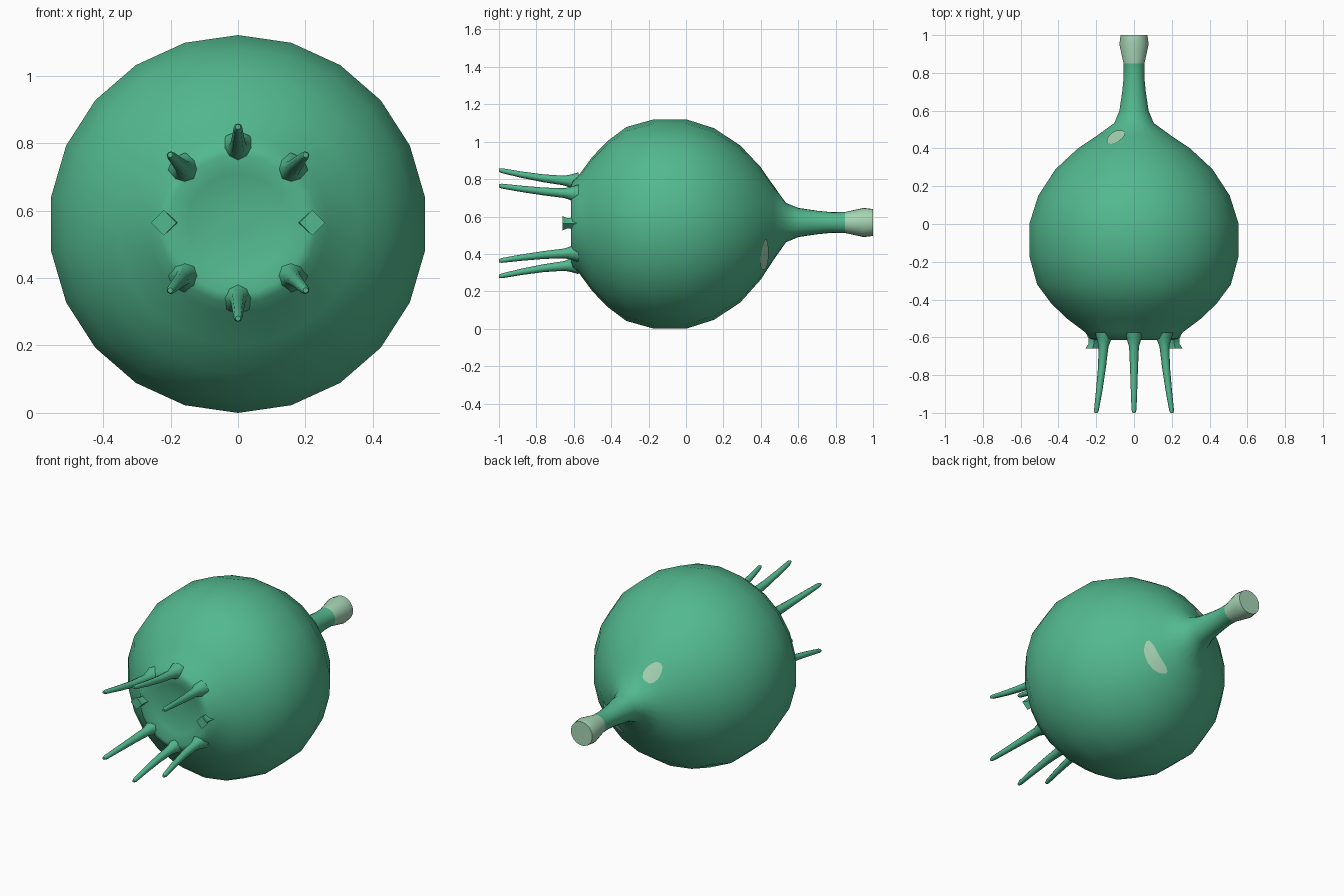
import bpy, math
from mathutils import Vector

if "Cube" in bpy.data.objects:
    bpy.data.objects.remove(bpy.data.objects["Cube"])

CZ = 0.56
TAU = 2 * math.pi


def material(name, color):
    m = bpy.data.materials.new(name)
    m.diffuse_color = (*color, 1)
    m.use_nodes = True
    m.node_tree.nodes["Principled BSDF"].inputs["Base Color"].default_value = m.diffuse_color
    return m


green = material("sea green", (0.085, 0.48, 0.275))
pale = material("pale mint", (0.38, 0.66, 0.46))


def make(name, verts, faces, mats, angle=50):
    me = bpy.data.meshes.new(name)
    me.from_pydata(verts, [], faces)
    for m in mats:
        me.materials.append(m)
    ob = bpy.data.objects.new(name, me)
    bpy.context.collection.objects.link(ob)
    bpy.ops.object.select_all(action='DESELECT')
    ob.select_set(True)
    bpy.context.view_layer.objects.active = ob
    bpy.ops.object.shade_smooth_by_angle(angle=math.radians(angle))
    return ob


def tube(name, rings, n, mats, angle=50):
    """rings: list of (centre, radius); every ring faces along y."""
    verts, faces = [], []
    for c, r in rings:
        for i in range(n):
            a = TAU * i / n
            verts.append((c[0] + r * math.sin(a), c[1], c[2] + r * math.cos(a)))
    for k in range(len(rings) - 1):
        for i in range(n):
            j = (i + 1) % n
            faces.append((k * n + i, (k + 1) * n + i, (k + 1) * n + j, k * n + j))
    faces.append(tuple(range(n)))
    faces.append(tuple(reversed(range((len(rings) - 1) * n, len(rings) * n))))
    return make(name, verts, faces, mats, angle)


# round body with dished mouth in front and narrowing stalk behind
profile = [(-0.59, 0.03), (-0.592, 0.15), (-0.615, 0.205), (-0.605, 0.235), (-0.57, 0.265),
           (-0.50, 0.36), (-0.42, 0.443), (-0.32, 0.518), (-0.17, 0.56), (0.0, 0.56),
           (0.15, 0.512), (0.29, 0.42), (0.40, 0.30), (0.47, 0.195), (0.535, 0.105),
           (0.60, 0.078), (0.70, 0.063), (0.78, 0.055), (0.85, 0.056), (0.95, 0.078),
           (1.0, 0.072)]


def centre(y):
    return (0, y, CZ + 0.008 * min(1, max(0, (y - 0.3) / 0.25)))


def radius(y):
    for (y0, r0), (y1, r1) in zip(profile[2:], profile[3:]):
        if y0 <= y <= y1 and y1 > y0:
            return r0 + (r1 - r0) * (y - y0) / (y1 - y0)
    return 0


body = tube("body", [(centre(y), r) for y, r in profile], 22, [green, pale])
for p in body.data.polygons:            # pale knob at the stalk end
    if p.center.y > 0.855:
        p.material_index = 1


# pale spots hugging the rear slope
def spot(name, theta, y0, dt, dy, n=16, rows=4):
    def at(a, s):
        wob = 1 + 0.1 * math.sin(3 * a)
        y = y0 + dy * s * wob * math.sin(a)
        t = theta + dt * s * wob * math.cos(a)
        r = radius(y) + 0.004
        c = centre(y)
        return (r * math.cos(t), y + 0.003, c[2] + r * math.sin(t))
    verts = [at(0, 0)]
    faces = []
    for k in range(1, rows + 1):
        verts += [at(TAU * i / n, k / rows) for i in range(n)]
    for i in range(n):
        j = (i + 1) % n
        faces.append((0, 1 + j, 1 + i))
        for k in range(rows - 1):
            b = 1 + k * n
            faces.append((b + i, b + j, b + n + j, b + n + i))
    # orient outward
    out = []
    for f in faces:
        p = [Vector(verts[v]) for v in f]
        nrm = (p[1] - p[0]).cross(p[2] - p[0])
        out.append(f if nrm.dot(p[0] - Vector((0, 0, CZ))) > 0 else f[::-1])
    make(name, verts, out, [pale])


spot("upper_spot", math.radians(117), 0.46, 0.22, 0.037)
spot("side_spot", math.radians(-41), 0.418, 0.39, 0.022)

# ring of mouth tentacles: six long, two short stubs at the sides
for i in range(8):
    a = TAU * i / 8
    d = Vector((math.sin(a), 0, math.cos(a)))

    def pt(r, y):
        return Vector((0, y, CZ + 0.004)) + d * r
    if i in (2, 6):
        tube("stub_%d" % i, [(pt(0.215, -0.57), 0.04), (pt(0.21, -0.61), 0.03),
                             (pt(0.213, -0.635), 0.028), (pt(0.22, -0.66), 0.038)],
             4, [green], 30)
    else:
        tube("tentacle_%d" % i, [(pt(0.222, -0.575), 0.05), (pt(0.224, -0.61), 0.038),
                                 (pt(0.228, -0.65), 0.026), (pt(0.24, -0.76), 0.021),
                                 (pt(0.26, -0.88), 0.017), (pt(0.281, -0.985), 0.013),
                                 (pt(0.284, -1.0), 0.008)], 8, [green])
